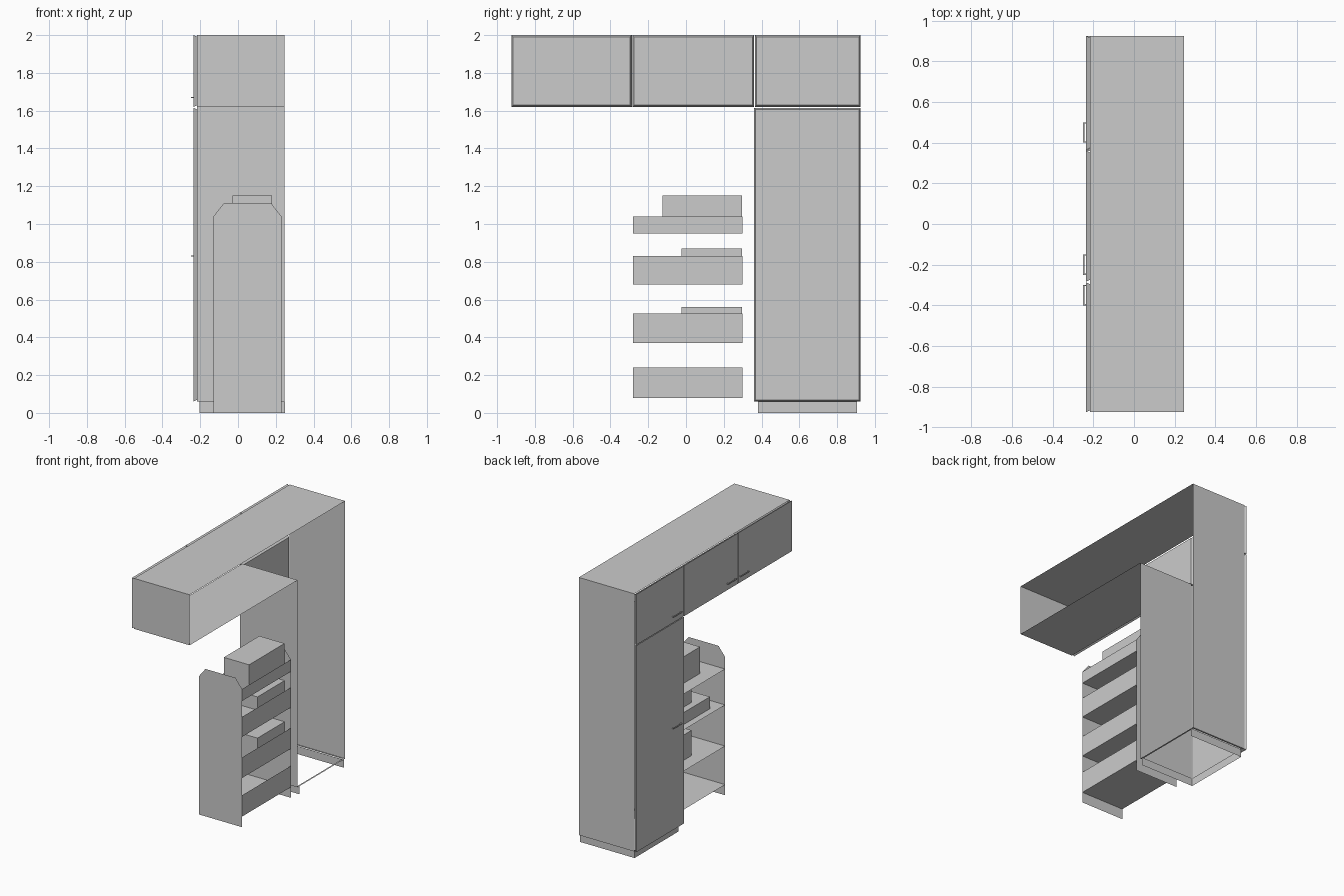
import bpy

if "Cube" in bpy.data.objects:
    bpy.data.objects.remove(bpy.data.objects["Cube"])

X0, X1 = -0.235, 0.245      # door side / open rear side
YA, YM, YB = -0.925, 0.36, 0.925
XC = -0.217                 # carcass front edge, behind the doors


def mesh(name, verts, faces):
    me = bpy.data.meshes.new(name)
    me.from_pydata(verts, [], faces)
    me.update()
    ob = bpy.data.objects.new(name, me)
    bpy.context.collection.objects.link(ob)
    return ob


BOX_FACES = [(0, 3, 2, 1), (4, 5, 6, 7), (0, 1, 5, 4),
             (1, 2, 6, 5), (2, 3, 7, 6), (3, 0, 4, 7)]


def box(name, x, y, z):
    v = [(a, b, c) for c in z for a, b in
         ((x[0], y[0]), (x[1], y[0]), (x[1], y[1]), (x[0], y[1]))]
    return mesh(name, v, BOX_FACES)


def sheet(name, x, y, z):
    """Flat rectangular panel; the axis given as one number is constant."""
    if not isinstance(x, tuple):
        v = [(x, y[0], z[0]), (x, y[1], z[0]), (x, y[1], z[1]), (x, y[0], z[1])]
    elif not isinstance(y, tuple):
        v = [(x[0], y, z[0]), (x[1], y, z[0]), (x[1], y, z[1]), (x[0], y, z[1])]
    else:
        v = [(x[0], y[0], z), (x[1], y[0], z), (x[1], y[1], z), (x[0], y[1], z)]
    return mesh(name, v, [(0, 1, 2, 3)])


# carcass panels: open at the rear
cx = (XC, X1)
sheet("top_panel", cx, (YA, YB), 2.0)
sheet("overhead_bottom", cx, (YA, YM), 1.62)
sheet("overhead_end", cx, YA, (1.62, 2.0))
sheet("tall_inner_side", cx, YM, (0.06, 1.62))
sheet("tall_outer_side", cx, YB, (0.06, 2.0))

# narrow flange round the open bottom of the tall cabinet
w = 0.013
o = [(X0, YM), (X1, YM), (X1, YB), (X0, YB)]
i = [(X0 + w, YM + w), (X1 - w, YM + w), (X1 - w, YB - w), (X0 + w, YB - w)]
mesh("bottom_flange", [(a, b, 0.06) for a, b in o + i],
     [(k, (k + 1) % 4, 4 + (k + 1) % 4, 4 + k) for k in range(4)])

# plinth: front and both sides
sheet("plinth_front", -0.205, (0.38, 0.905), (0, 0.06))
for n, y in (("inner", 0.38), ("outer", 0.905)):
    sheet("plinth_" + n, (-0.205, 0.248), y, (0, 0.06))


def door(name, y, z):
    """Door leaf whose back face is slightly smaller than the front."""
    g = 0.009
    v = [(X0, a, c) for a, c in ((y[0], z[0]), (y[1], z[0]), (y[1], z[1]), (y[0], z[1]))]
    v += [(XC, a, c) for a, c in ((y[0] + g, z[0] + g), (y[1] - g, z[0] + g),
                                  (y[1] - g, z[1] - g), (y[0] + g, z[1] - g))]
    mesh(name, v, [(0, 3, 2, 1), (4, 5, 6, 7)] +
         [(k, (k + 1) % 4, 4 + (k + 1) % 4, 4 + k) for k in range(4)])


door("overhead_door_1", (YA, -0.287), (1.62, 2.0))
door("overhead_door_2", (-0.283, 0.361), (1.62, 2.0))
door("overhead_door_3", (0.365, YB), (1.62, 2.0))
door("tall_door", (YM, YB), (0.06, 1.615))


def handle(name, y, z):
    """Slim bracket handle made of a bar and two legs."""
    t = 0.003
    box(name + "_bar", (-0.25, -0.25 + 2 * t), (y, y + 0.1), (z - t, z + t))
    for k, a in enumerate((y, y + 0.1 - 2 * t)):
        box(f"{name}_leg_{k}", (-0.25 + 2 * t, X0), (a, a + 2 * t), (z - t, z + t))


for k, (y, z) in enumerate(((-0.40, 1.67), (-0.25, 1.67), (0.40, 1.67), (0.40, 0.83))):
    handle(f"handle_{k}", y, z)

# open shelf rack: chamfered ends, L-shaped shelves with a rear lip
RX, RY = (-0.13, 0.23), (-0.28, 0.30)
profile = [(-0.13, 0), (0.23, 0), (0.23, 1.04), (0.175, 1.11), (-0.075, 1.11), (-0.13, 1.04)]
for n, y in (("front", RY[0]), ("rear", RY[1])):
    mesh("rack_end_" + n, [(a, y, c) for a, c in profile], [tuple(range(6))])
for k, (lo, hi) in enumerate(((0.08, 0.24), (0.37, 0.525), (0.68, 0.83), (0.95, 1.04))):
    sheet(f"rack_shelf_{k}", RX, RY, lo)
    sheet(f"rack_lip_{k}", RX[1], RY, (lo, hi))

# storage boxes on the shelves
box("box_top", (-0.03, 0.18), (-0.125, 0.297), (0.95, 1.15))
box("box_middle", (-0.03, 0.18), (-0.025, 0.297), (0.68, 0.87))
box("box_middle_low", (-0.08, 0.18), (-0.17, 0.297), (0.68, 0.77))
box("box_lower", (-0.03, 0.18), (-0.025, 0.297), (0.37, 0.56))
